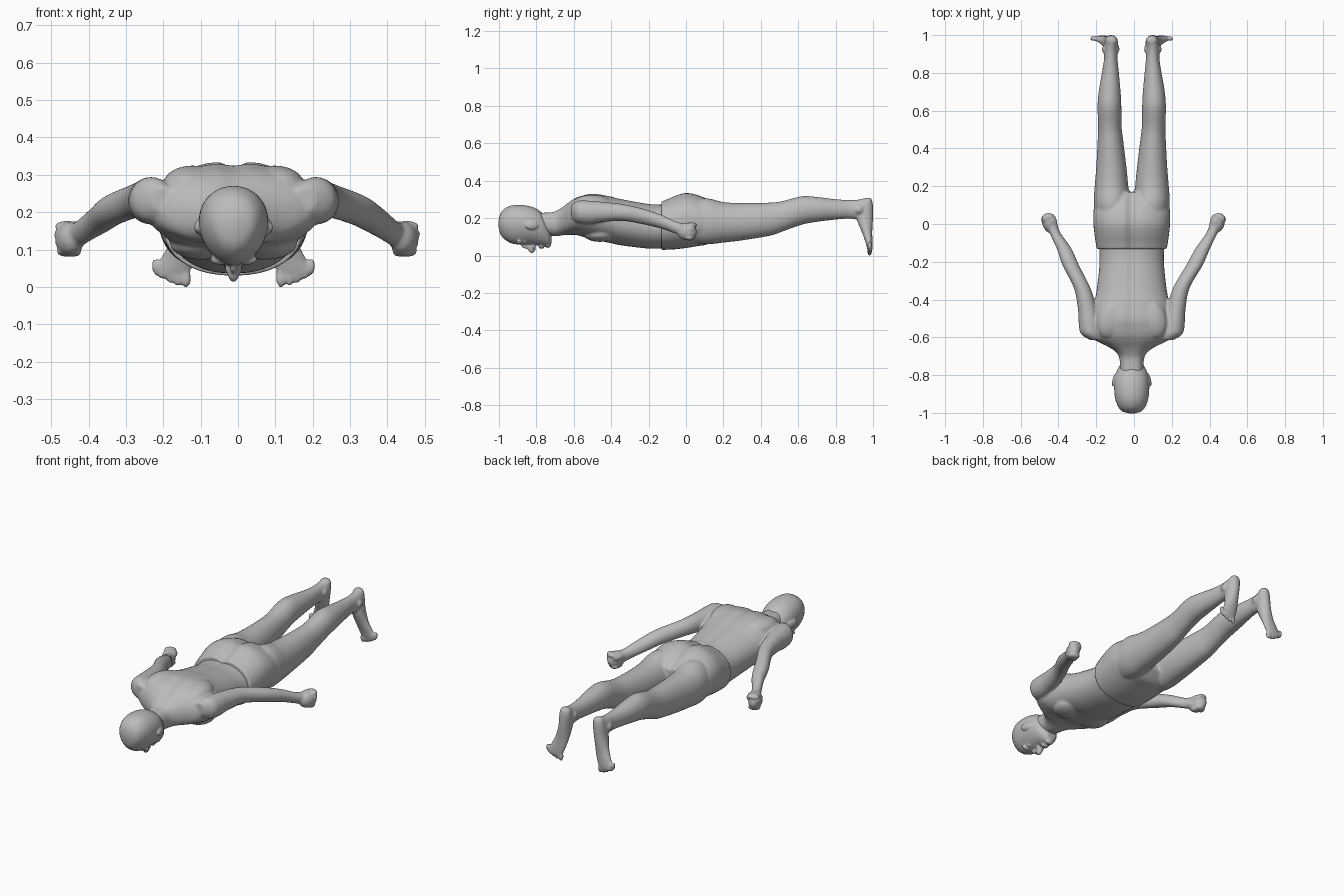
import bpy, bmesh, math
from mathutils import Matrix, Vector

CX = -0.012  # body mid-line

skin = bpy.data.materials.new("plain grey")
skin.diffuse_color = (0.5, 0.5, 0.5, 1)


def spline(rows, steps=6):
    """Catmull-Rom through section rows."""
    out = []
    for i in range(len(rows) - 1):
        p = [rows[max(0, min(len(rows) - 1, i + k))] for k in (-1, 0, 1, 2)]
        for s in range(steps):
            t = s / steps
            out.append([0.5 * (2 * b + (c - a) * t + (2 * a - 5 * b + 4 * c - d) * t * t
                               + (3 * b - a - 3 * c + d) * t ** 3) for a, b, c, d in zip(*p)])
    return out + [list(rows[-1])]


def loft(bm, rows, side=1, upright=False, egg=0.0, power=1.0, groove=0.0, n=40):
    """Rows: position along axis, centre x, low, high, half width."""
    rings = []
    for t, cx, lo, hi, hw in spline(rows):
        ring = []
        for k in range(n):
            a = 2 * math.pi * k / n
            c, s = math.cos(a), math.sin(a)
            u = math.copysign(abs(c) ** power, c) * hw * (1 + egg * s)
            v = (lo + hi) / 2 + math.copysign(abs(s) ** power, s) * (hi - lo) / 2
            if s > 0:
                v -= groove * math.exp(-(u / 0.025) ** 2)
            x = CX + side * (cx + u)
            ring.append(bm.verts.new((x, v, t) if upright else (x, t, v)))
        rings.append(ring)
    for r0, r1 in zip(rings, rings[1:]):
        for k in range(n):
            bm.faces.new((r0[k], r0[(k + 1) % n], r1[(k + 1) % n], r1[k]))
    bm.faces.new(rings[0])
    bm.faces.new(rings[-1])


def blob(bm, pos, radii, side=1, turn=0.0):
    """Ellipsoid, optionally turned about z."""
    m = (Matrix.Translation((CX + side * pos[0], pos[1], pos[2]))
         @ Matrix.Rotation(side * turn, 4, 'Z') @ Matrix.Diagonal((*radii, 1)))
    bmesh.ops.create_uvsphere(bm, u_segments=20, v_segments=14, radius=1, matrix=m)


def finish(bm, name, voxel, smooth):
    """Fuse overlapping pieces into one smooth skin."""
    bmesh.ops.recalc_face_normals(bm, faces=bm.faces)
    me = bpy.data.meshes.new(name)
    bm.to_mesh(me)
    bm.free()
    ob = bpy.data.objects.new(name, me)
    bpy.context.collection.objects.link(ob)
    me.materials.append(skin)
    bpy.context.view_layer.objects.active = ob
    ob.select_set(True)
    r = ob.modifiers.new("fuse", 'REMESH')
    r.mode = 'VOXEL'
    r.voxel_size = voxel
    r.use_smooth_shade = True
    s = ob.modifiers.new("soften", 'SMOOTH')
    s.factor = 0.5
    s.iterations = smooth
    for mod in ("fuse", "soften"):
        bpy.ops.object.modifier_apply(modifier=mod)
    for p in ob.data.polygons:
        p.use_smooth = True
    ob.select_set(False)


# ---- upper body: torso and neck ----
bm = bmesh.new()
loft(bm, [(-.82, 0, .12, .235, .060), (-.72, 0, .105, .238, .064), (-.68, 0, .105, .252, .082),
          (-.65, 0, .11, .27, .125), (-.62, 0, .11, .292, .185), (-.59, 0, .11, .31, .222),
          (-.55, 0, .10, .323, .235), (-.50, 0, .085, .332, .222), (-.42, 0, .07, .322, .200),
          (-.35, 0, .055, .305, .186), (-.25, 0, .042, .287, .174), (-.18, 0, .036, .277, .170),
          (-.10, 0, .04, .275, .172), (-.02, 0, .06, .27, .16)], power=.93, groove=.008)
for s in (1, -1):
    blob(bm, (.085, -.46, .115), (.085, .09, .042), s)            # chest
    blob(bm, (.11, -.50, .275), (.075, .11, .050), s, .3)         # shoulder blade
    # arm, slightly wider spread on the right
    k = .018 if s > 0 else 0
    loft(bm, [(-.615, .19, .20, .27, .03), (-.58, .215, .175, .292, .055),
              (-.52, .225, .168, .293, .056), (-.45, .235, .178, .287, .050),
              (-.34, .262, .185, .275, .044), (-.22, .322 + k / 2, .165, .248, .044),
              (-.13, .358 + k, .143, .217, .039), (-.05, .405 + k, .115, .180, .030),
              (.0, .425 + k, .10, .172, .030)], s)
    # fist: palm, curled fingers, thumb
    blob(bm, (.438 + k, .005, .128), (.036, .055, .046), s, -.3)
    for i in range(4):
        z = .163 - .023 * i
        blob(bm, (.450 + k - .004 * abs(i - 1), .034 - .004 * i, z), (.034, .024, .014), s, -.4)
        blob(bm, (.425 + k, .015 - .003 * i, z), (.017, .026, .0135), s, -.3)
    blob(bm, (.410 + k, .018, .150), (.014, .038, .016), s, -.3)
finish(bm, "upper_body", .0065, 5)

# ---- head, face down ----
bm = bmesh.new()
loft(bm, [(-1.003, 0, .155, .185, .012), (-.993, 0, .115, .222, .048), (-.97, 0, .086, .25, .070),
          (-.93, 0, .064, .268, .086), (-.88, 0, .058, .270, .092), (-.83, 0, .058, .262, .091),
          (-.79, 0, .054, .245, .082), (-.76, 0, .050, .215, .070), (-.735, 0, .050, .165, .050),
          (-.720, 0, .064, .11, .026)], egg=.12)
blob(bm, (0, -.825, .040), (.016, .022, .027))     # nose tip
blob(bm, (0, -.848, .053), (.010, .034, .018))     # nose bridge
blob(bm, (0, -.780, .050), (.025, .008, .014))     # upper lip
blob(bm, (0, -.766, .049), (.021, .008, .013))     # lower lip
blob(bm, (0, -.738, .058), (.026, .016, .018))     # chin
for s in (1, -1):
    blob(bm, (.036, -.890, .074), (.028, .011, .015), s, -.1)   # brow
    blob(bm, (.035, -.862, .079), (.018, .011, .014), s)        # eye
    blob(bm, (.013, -.818, .048), (.010, .011, .013), s)        # nostril
    blob(bm, (.093, -.825, .160), (.009, .036, .021), s, .22)   # ear
finish(bm, "head", .005, 4)

# ---- lower body: hips with a raised waist edge, legs and feet ----
bm = bmesh.new()
loft(bm, [(-.132, 0, .030, .294, .186), (-.10, 0, .031, .305, .191), (-.05, 0, .034, .326, .198),
          (0, 0, .040, .338, .203), (.06, 0, .050, .328, .203), (.12, 0, .062, .302, .190),
          (.17, 0, .11, .265, .13)], power=.9, groove=.02)
for s in (1, -1):
    loft(bm, [(-.02, .10, .08, .28, .075), (.10, .104, .060, .306, .096), (.20, .107, .069, .286, .089),
              (.30, .108, .081, .280, .080), (.45, .113, .106, .283, .067),
              (.52, .116, .130, .292, .062), (.62, .118, .165, .317, .063),
              (.70, .117, .180, .313, .058), (.80, .113, .192, .301, .045),
              (.87, .111, .197, .297, .036), (.92, .111, .193, .299, .035),
              (.955, .108, .200, .306, .036), (.985, .108, .225, .305, .026)], s)
    # foot, toes pointing down
    loft(bm, [(.309, .106, .960, .985, .016), (.295, .106, .945, .995, .029),
              (.26, .108, .925, 1.0, .035), (.20, .114, .912, 1.0, .036),
              (.13, .128, .938, .996, .040), (.08, .146, .957, .997, .046),
              (.045, .160, .966, .998, .047), (.028, .165, .972, .996, .044)],
         s, upright=True)
    for i in range(5):
        r = .015 if i == 0 else .0105
        blob(bm, (.127 + .0195 * i + (.004 if i else 0), .982, .024 + .004 * i * i / 2),
             (r * .95, .013, .026 - .001 * i), s)
    blob(bm, (.148, .925, .245), (.010, .02, .02), s)            # outer ankle
    blob(bm, (.075, .925, .250), (.010, .02, .02), s)            # inner ankle
finish(bm, "lower_body", .0065, 4)
